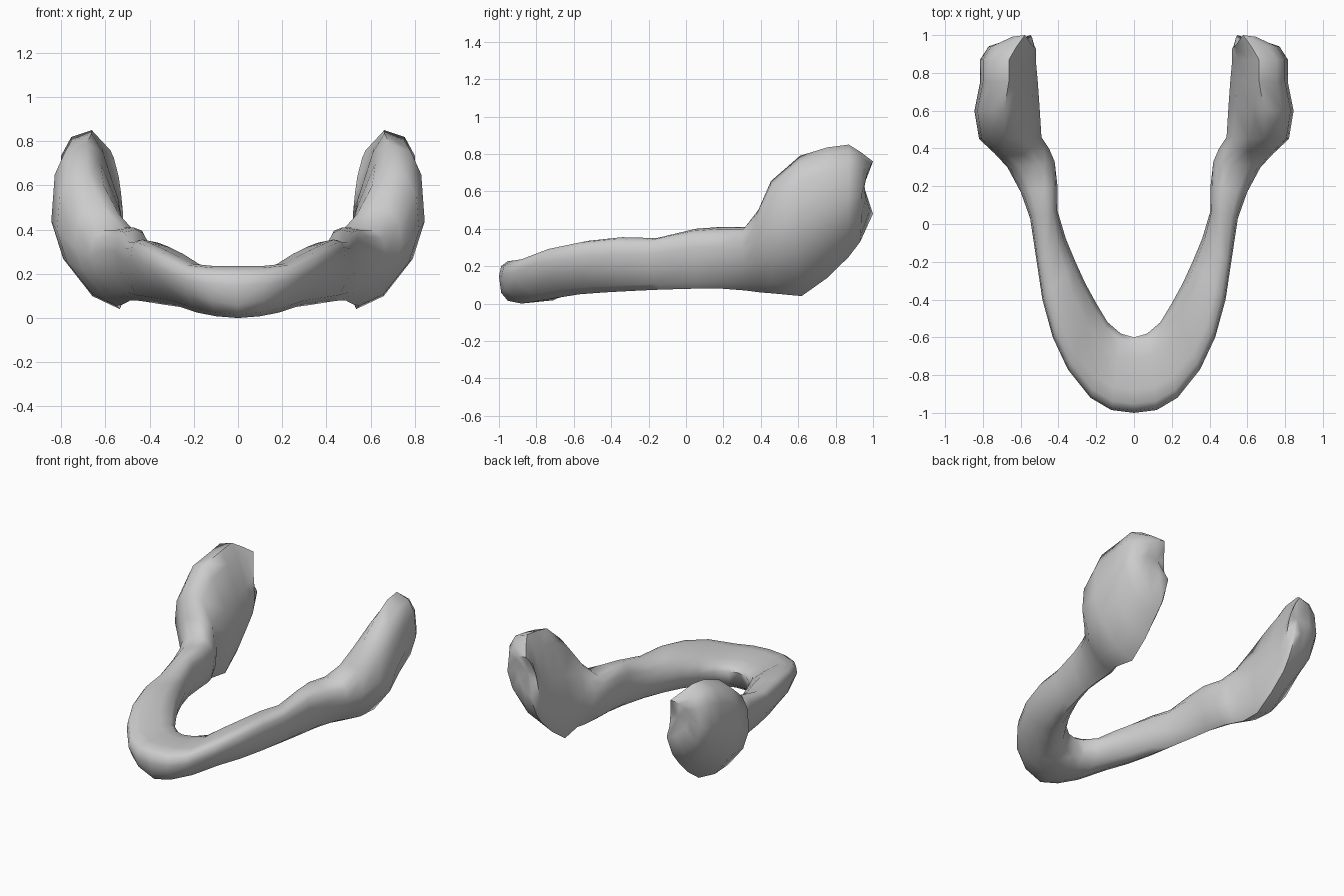
import bpy, bmesh, math

if "Cube" in bpy.data.objects:
    bpy.data.objects.remove(bpy.data.objects["Cube"])

# Half-jaw stations from chin to hinge:
# outer x, outer y, inner x, inner y, bottom z, top z, crest position (0 outer..1 inner), inner z
STATIONS = [
    (0, -1, 0, -.60, 0, .235, .30, .19),
    (.12, -.985, .07, -.58, .008, .235, .30, .19),
    (.23, -.92, .14, -.52, .025, .245, .28, .19),
    (.35, -.77, .20, -.42, .05, .30, .25, .20),
    (.43, -.60, .26, -.31, .06, .335, .25, .21),
    (.485, -.40, .31, -.20, .068, .355, .30, .21),
    (.515, -.20, .36, -.08, .075, .35, .35, .22),
    (.55, .03, .405, .07, .08, .40, .60, .25),
    (.60, .17, .405, .20, .08, .41, .65, .27),
    (.67, .30, .42, .33, .07, .41, .60, .29),
    (.74, .375, .45, .40, .06, .50, .45, .30),
    (.82, .45, .49, .46, .055, .655, .42, .31),
    (.845, .60, .50, .62, .04, .79, .46, .33),
    (.815, .75, .51, .76, .14, .835, .50, .36),
    (.815, .87, .52, .87, .25, .85, .52, .40),
    (.77, .94, .52, .93, .33, .81, .58, .47),
    (.69, .955, .53, .94, .48, .76, .70, .57),
]
SIDES = 12


def power(v, p):
    return math.copysign(abs(v) ** p, v) if abs(v) > 1e-6 else 0.0


def section(bm, i):
    """Lopsided rounded cross-section between the outer and inner walls."""
    ox, oy, ix, iy, zb, zt, ut, zi = STATIONS[i]
    last = i == len(STATIONS) - 1
    ramus = min(1, max(0, (i - 8) / 4))
    body = min(1, i / 3)
    ub = .3 + .28 * body + .32 * ramus
    zo = zb + (.62 + .06 * body - .15 * ramus) * (zt - zb)
    ring = []
    for k in range(SIDES):
        a = 2 * math.pi * k / SIDES
        c, s = math.cos(a), math.sin(a)
        if s < 0:                       # tapering underside
            p = .72 + (.6 if c > 0 else .4) * body
        else:                           # full outer crest, flatter inner wall
            p = .72 if c > 0 else .8 + .75 * ramus
        c, s = power(c, p), power(s, p)
        crest = ut if s > 0 else ub
        if abs(s) < 1e-6:
            crest = .5
        u = crest * (1 - c) if c > 0 else crest + (1 - crest) * -c
        side_z = zo + (zi - zo) * u
        z = side_z + abs(s) * ((zt if s > 0 else zb) - side_z)
        y = oy + (iy - oy) * u
        if last:                        # two hooks with a notch between
            y += (1.0 - y) * s * s
        ring.append(bm.verts.new((ox + (ix - ox) * u, y, z)))
    return ring


# Jaw bone: loft of one half, closed at the hinge
bm = bmesh.new()
rings = [section(bm, i) for i in range(len(STATIONS))]
for a, b in zip(rings, rings[1:]):
    for k in range(SIDES):
        n = (k + 1) % SIDES
        bm.faces.new((a[k], a[n], b[n], b[k]))
hub = bm.verts.new((.60, .95, .63))
for k in range(SIDES):
    bm.faces.new((rings[-1][k], rings[-1][(k + 1) % SIDES], hub))

# Other half by mirroring, welded at the chin
other = bmesh.ops.duplicate(bm, geom=bm.verts[:] + bm.edges[:] + bm.faces[:])["geom"]
for v in other:
    if isinstance(v, bmesh.types.BMVert):
        v.co.x = -v.co.x
bmesh.ops.remove_doubles(bm, verts=bm.verts[:], dist=.0005)
bmesh.ops.recalc_face_normals(bm, faces=bm.faces[:])

mesh = bpy.data.meshes.new("jaw_bone")
bm.to_mesh(mesh)
bm.free()
jaw = bpy.data.objects.new("jaw_bone", mesh)
bpy.context.collection.objects.link(jaw)
bpy.context.view_layer.objects.active = jaw
jaw.select_set(True)
bpy.ops.object.shade_smooth_by_angle(angle=math.radians(60))
